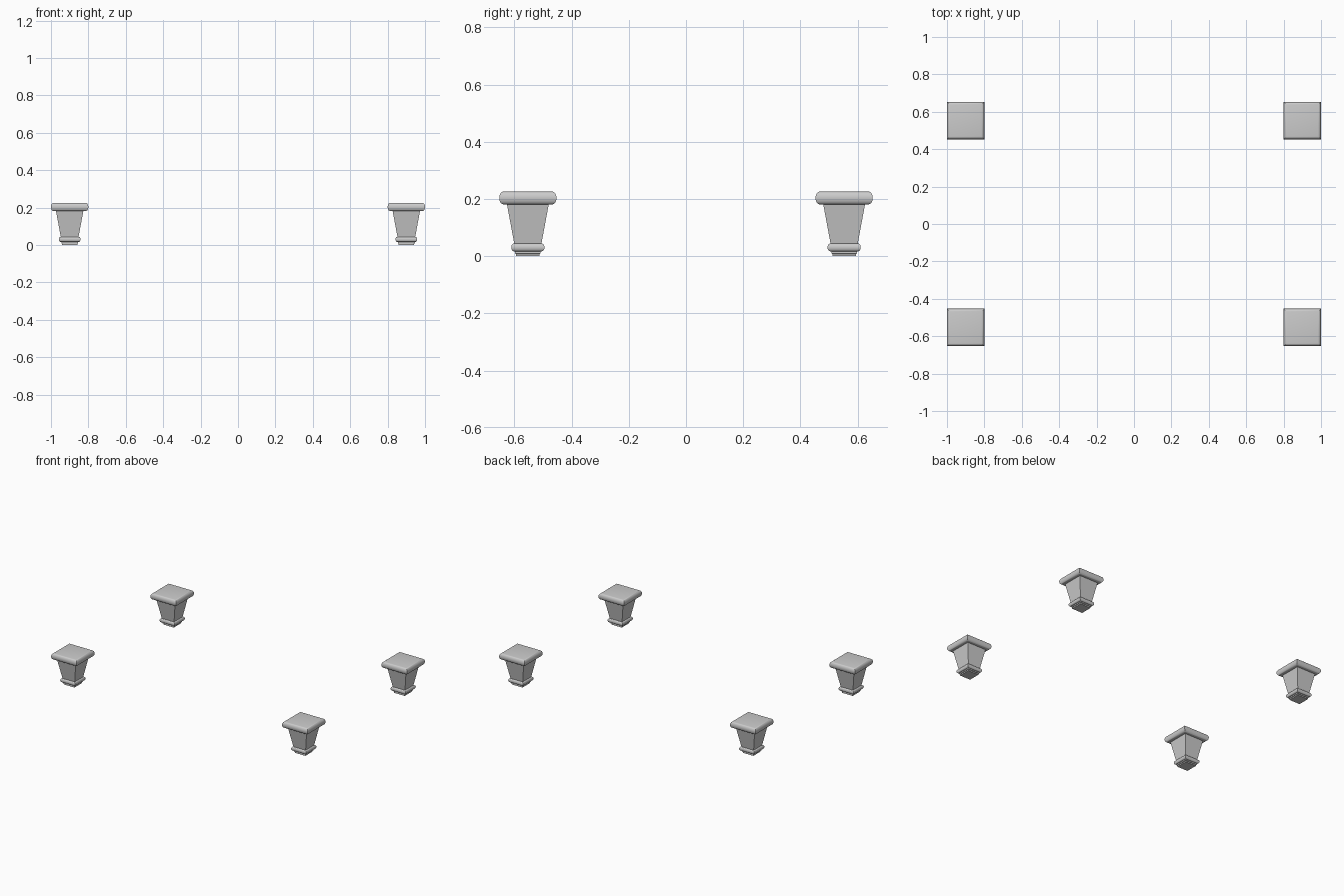
import bpy, bmesh
from math import sin, cos, pi

if "Cube" in bpy.data.objects:
    bpy.data.objects.remove(bpy.data.objects["Cube"])


def bulge(half, depth, z0, z1, steps=10):
    """Rounded moulding profile from z0 up to z1, swelling outwards by depth."""
    mid, r = (z0 + z1) / 2, (z1 - z0) / 2
    angles = [-pi / 2 + pi * i / steps for i in range(steps + 1)]
    return [(half + depth * cos(a), mid + r * sin(a)) for a in angles]


# Half-width / height profile, from the floor to the top plate
profile = [(0.041, 0.0), (0.041, 0.008), (0.045, 0.009), (0.045, 0.017)]  # base pad
profile += bulge(0.049, 0.009, 0.017, 0.044)                            # lower moulding
profile += [(0.0475, 0.044), (0.073, 0.181)]                            # flared body
profile += bulge(0.085, 0.015, 0.181, 0.226)                            # top moulding

# Square section swept through the profile
bm = bmesh.new()
rings = [[bm.verts.new((sx * h, sy * h, z))
          for sx, sy in ((-1, -1), (1, -1), (1, 1), (-1, 1))]
         for h, z in profile]
for lo, hi in zip(rings, rings[1:]):
    for i in range(4):
        j = (i + 1) % 4
        bm.faces.new((lo[i], lo[j], hi[j], hi[i]))
bm.faces.new(rings[0][::-1])
bm.faces.new(rings[-1])
bmesh.ops.recalc_face_normals(bm, faces=bm.faces)
mesh = bpy.data.meshes.new("foot")
bm.to_mesh(mesh)
bm.free()

# Four feet at the corners
for side, sx in (("left", -1), ("right", 1)):
    for end, sy in (("front", -1), ("back", 1)):
        foot = bpy.data.objects.new(f"{end}_{side}_foot", mesh)
        foot.location = (sx * 0.9, sy * 0.553, 0)
        bpy.context.collection.objects.link(foot)

# Smooth mouldings with crisp mitred corners
mesh.shade_smooth()
mesh.set_sharp_from_angle(angle=pi / 6)
